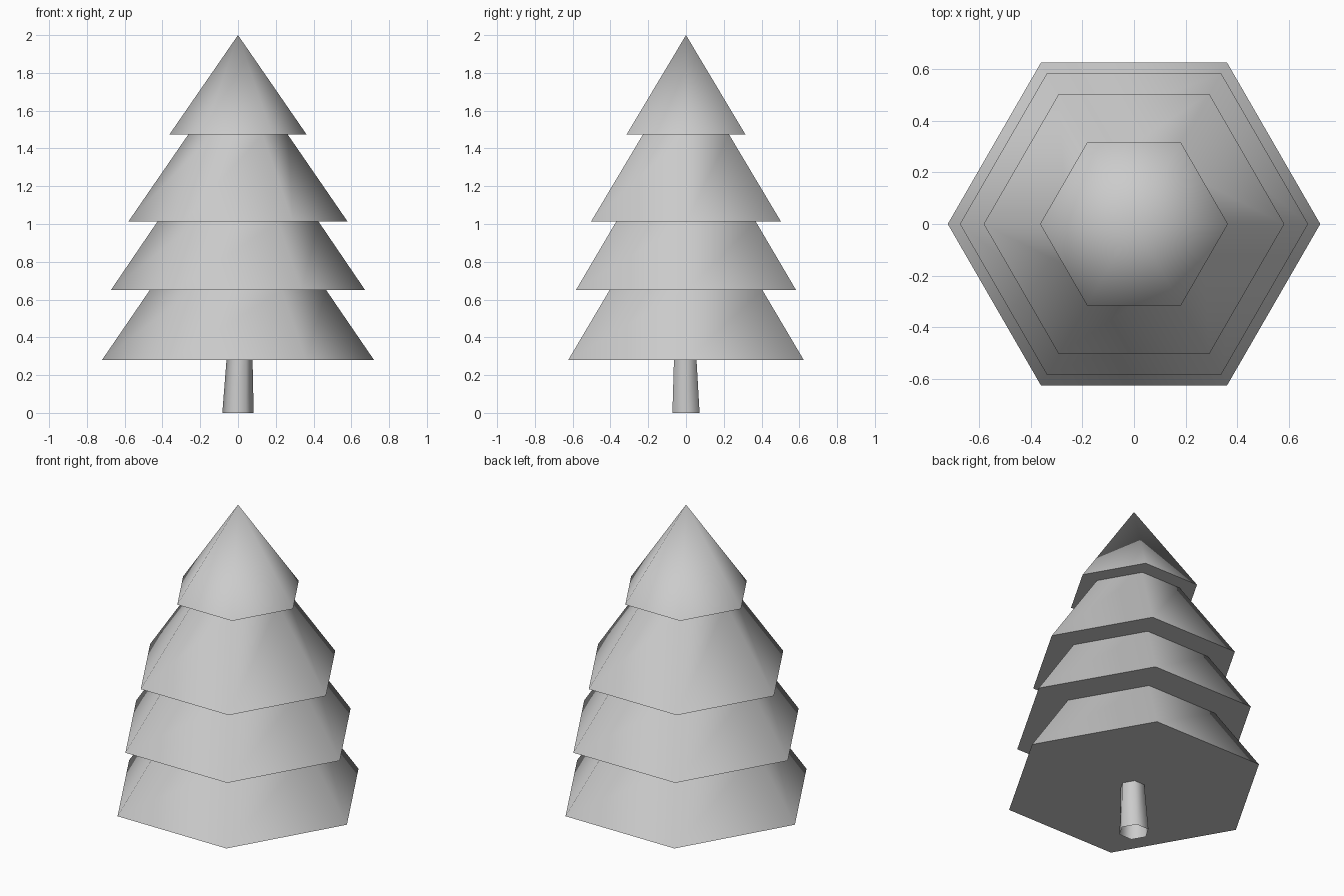
import bpy, bmesh, math

if "Cube" in bpy.data.objects:
    bpy.data.objects.remove(bpy.data.objects["Cube"])

SIDES = 6


def hex_loft(name, rings, cap_bottom, apex=None):
    """Skin six-sided rings given as (radius, z, x offset, y offset)."""
    bm = bmesh.new()
    loops = []
    for r, z, ox, oy in rings:
        loops.append([bm.verts.new((ox + r * math.cos(i * math.tau / SIDES),
                                    oy + r * math.sin(i * math.tau / SIDES), z))
                      for i in range(SIDES)])
    for low, high in zip(loops, loops[1:]):
        for i in range(SIDES):
            j = (i + 1) % SIDES
            bm.faces.new((low[i], low[j], high[j], high[i]))
    if cap_bottom:
        bm.faces.new(loops[0][::-1])
    if apex is not None:
        tip = bm.verts.new((0, 0, apex))
        for i in range(SIDES):
            bm.faces.new((loops[-1][i], loops[-1][(i + 1) % SIDES], tip))
    mesh = bpy.data.meshes.new(name)
    bm.to_mesh(mesh)
    bm.free()
    obj = bpy.data.objects.new(name, mesh)
    bpy.context.collection.objects.link(obj)
    bpy.ops.object.select_all(action='DESELECT')
    obj.select_set(True)
    bpy.context.view_layer.objects.active = obj
    bpy.ops.object.shade_smooth_by_angle(angle=math.radians(65))
    return obj


# Foliage: stacked skirts, each (rim radius, rim z, neck radius, neck z)
tiers = [(0.72, 0.28, 0.467, 0.65),
         (0.673, 0.65, 0.427, 1.012),
         (0.581, 1.012, 0.263, 1.474)]
rings = []
for rim, z0, neck, z1 in tiers:
    rings += [(rim, z0, 0, 0), (neck, z1, 0, 0)]
rings.append((0.363, 1.474, 0, 0))
hex_loft("foliage", rings, True, apex=2.0)

# Trunk: slightly leaning tapered hexagon, open at the ground
hex_loft("trunk", [(0.083, 0.0, 0, 0), (0.069, 0.28, 0.008, -0.004)], False)
